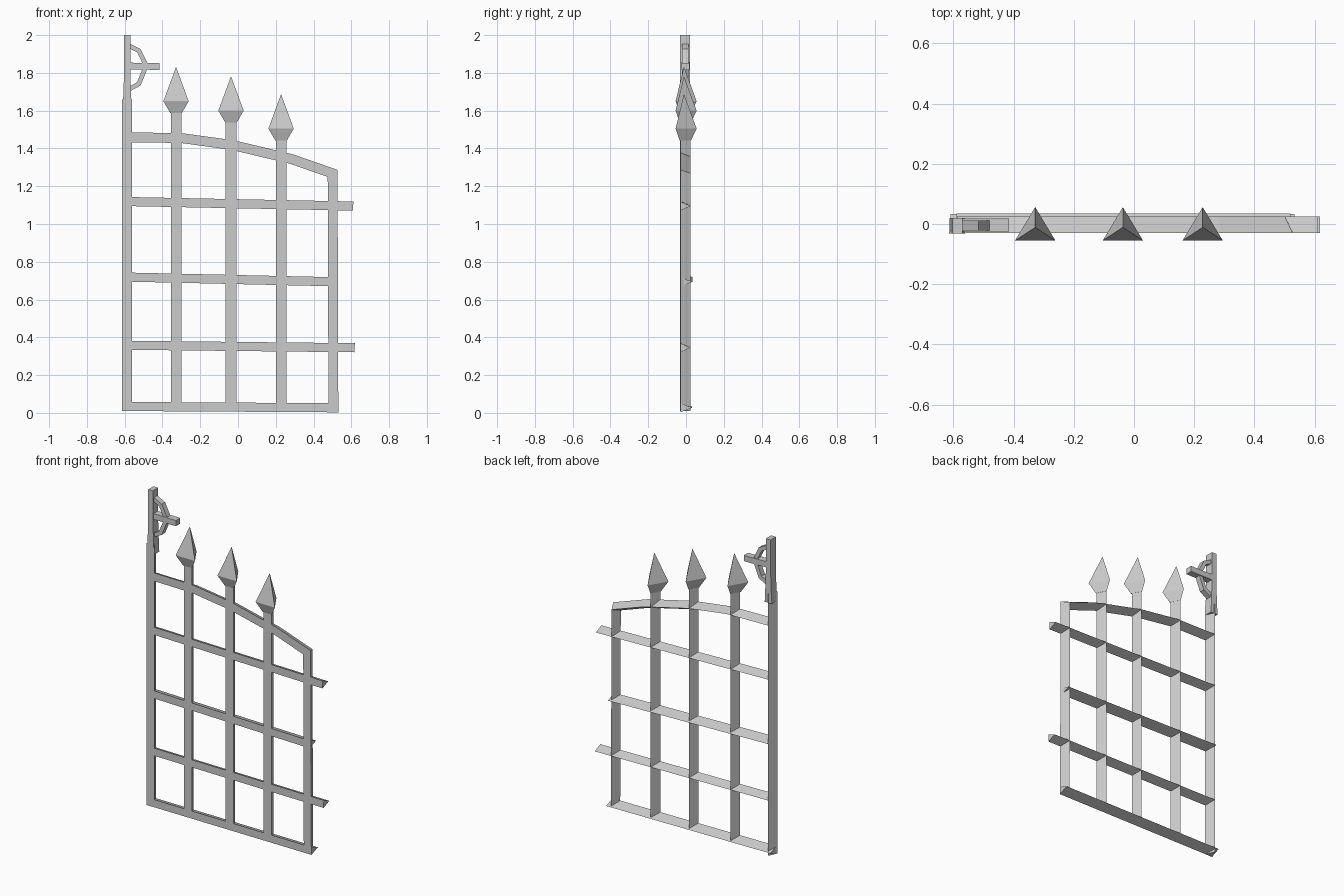
import bpy, bmesh
from mathutils import Vector

if "Cube" in bpy.data.objects:
    bpy.data.objects.remove(bpy.data.objects["Cube"])


def loft(name, rings):
    # skin a list of closed rings and cap both ends
    bm = bmesh.new()
    vs = [[bm.verts.new(p) for p in r] for r in rings]
    n = len(rings[0])
    for a, b in zip(vs, vs[1:]):
        for i in range(n):
            j = (i + 1) % n
            bm.faces.new((a[i], a[j], b[j], b[i]))
    bm.faces.new(vs[0][::-1])
    bm.faces.new(vs[-1])
    bmesh.ops.remove_doubles(bm, verts=bm.verts[:], dist=1e-5)
    bmesh.ops.recalc_face_normals(bm, faces=bm.faces[:])
    me = bpy.data.meshes.new(name)
    bm.to_mesh(me)
    bm.free()
    ob = bpy.data.objects.new(name, me)
    bpy.context.collection.objects.link(ob)
    return ob


def bar(name, path, section):
    # sweep a (sideways, y) section along an x-z path with mitred corners
    pts = [Vector(p) for p in path]
    rings = []
    for i, p in enumerate(pts):
        d0 = (p - pts[max(i - 1, 0)]).normalized()
        d1 = (pts[min(i + 1, len(pts) - 1)] - p).normalized()
        t = (d0 + d1).normalized()
        k = 1 / max(t.dot(d1 if d1.length else d0), 0.5)
        rings.append([(p.x - t.y * u * k, y, p.y + t.x * u * k) for u, y in section])
    return loft(name, rings)


def tri(w, front=-0.03, back=0.025):
    return [(-w, front), (w, front), (0, back)]


def rect(w, y0, y1):
    return [(-w, y0), (w, y0), (w, y1), (-w, y1)]


# horizontal rails: flat front, ridge at the back
bar("bottom_rail", [(-0.61, 0.034), (0.533, 0.027)], tri(0.024, -0.03, 0.033))
bar("lower_rail", [(-0.59, 0.358), (0.618, 0.345)], tri(0.024))
bar("middle_rail", [(-0.59, 0.719), (0.52, 0.694)], tri(0.024, -0.03, 0.035))
bar("upper_rail", [(-0.59, 1.119), (0.61, 1.095)], tri(0.024))

# arched top rail running down into the right stile
bar("top_rail_and_right_stile",
    [(-0.59, 1.459), (-0.3, 1.455), (-0.03, 1.418), (0.28, 1.345),
     (0.501, 1.268), (0.505, 0.03)], tri(0.026))

# left stile, with a square hinge post above
bar("left_stile", [(-0.588, 0.01), (-0.587, 1.66)], tri(0.027, -0.031, 0.025))
loft("hinge_post", [
    [(x0, -0.032, z), (x1, -0.032, z), (x1, 0.02, z), (x0, 0.02, z)]
    for x0, x1, z in ((-0.612, -0.562, 1.6), (-0.608, -0.565, 1.66),
                      (-0.603, -0.57, 1.8), (-0.603, -0.57, 2.0))])

# hinge arm and faceted hoop
bar("hinge_arm", [(-0.58, 1.836), (-0.415, 1.834)], rect(0.018, -0.025, 0.018))
bar("hinge_hoop",
    [(-0.58, 1.945), (-0.525, 1.918), (-0.486, 1.838), (-0.525, 1.742), (-0.58, 1.712)],
    rect(0.012, -0.022, 0.012))

# pickets with three-sided spear heads
for x, z in ((-0.328, 1.65), (-0.037, 1.6), (0.228, 1.505)):
    bar("picket", [(x, 0.035), (x, z - 0.05)], tri(0.028))
    loft("spear_head", [
        [(x - w, f, h), (x + w, f, h), (x, b, h)]
        for w, f, b, h in ((0.031, -0.034, 0.027, z - 0.062),
                           (0.067, -0.055, 0.056, z),
                           (0.0008, -0.0115, -0.0095, z + 0.18))])
